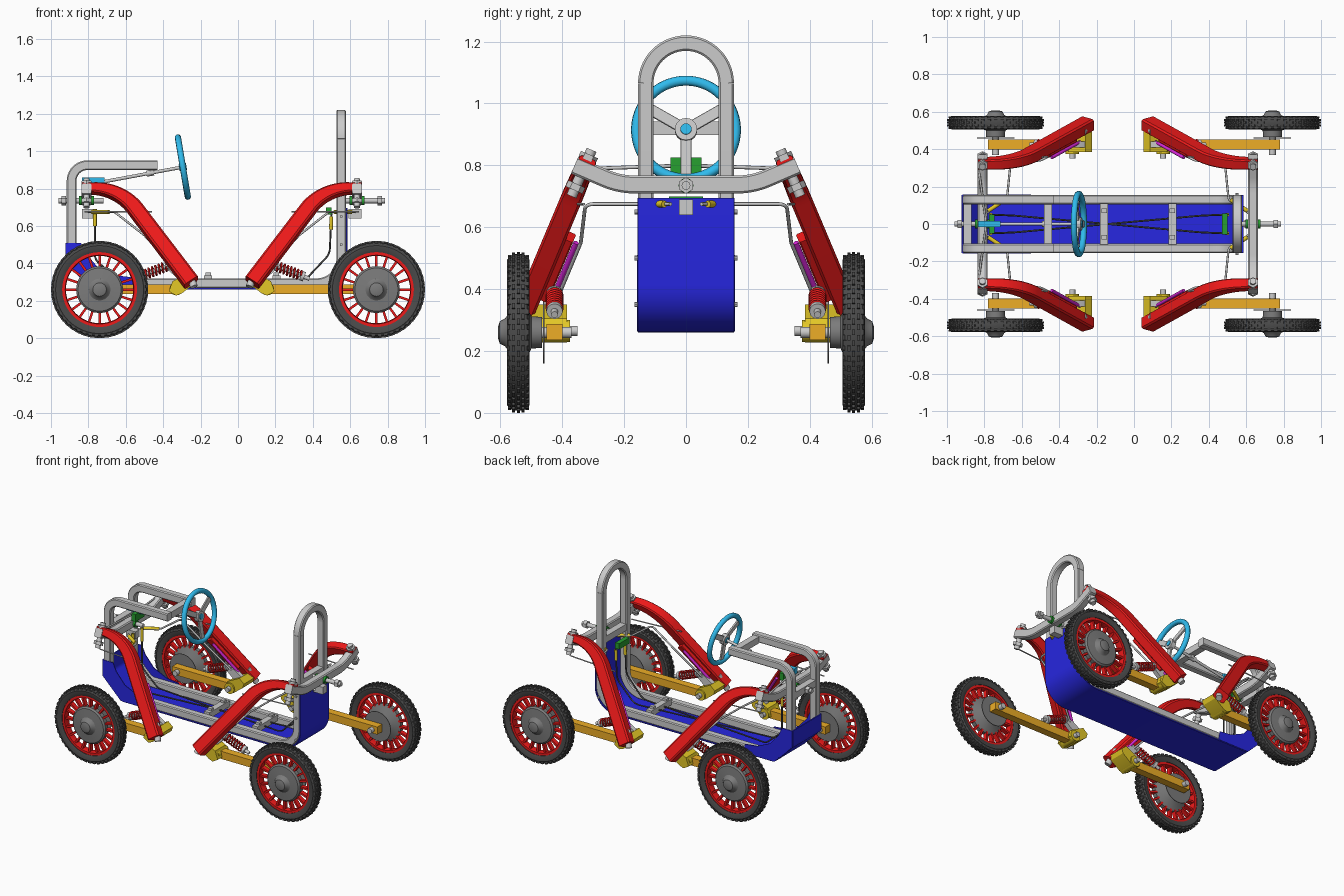
import bpy, bmesh
from math import sin, cos, pi, radians, tan
from mathutils import Matrix, Vector as V

if "Cube" in bpy.data.objects:
    bpy.data.objects.remove(bpy.data.objects["Cube"])

RED, BLUE, ORANGE, YELLOW = (.85, .01, .01), (.02, .02, .75), (.85, .42, .02), (.78, .58, .02)
SKY, GREEN, MAGENTA = (.03, .5, .85), (.02, .35, .03), (.7, .02, .7)
DARK, HUB = (.07, .07, .07), (.2, .2, .2)
I = Matrix.Identity(4)
def D(x, y): return Matrix.Diagonal((x, y, 1, 1))
REAR = Matrix.Translation((-.174, 0, 0)) @ D(-1, 1)   # front linkage -> rear linkage
YY = [I, D(1, -1)]
XX = [I, REAR]
FOUR = [a @ b for a in XX for b in YY]
WHEELS = [D(x, y) @ Matrix.Translation((-.74, 0, .26)) for x in (1, -1) for y in (1, -1)]

def paint(data, color):
    if color:
        key = "paint_%d_%d_%d" % tuple(int(c * 100) for c in color)
        m = bpy.data.materials.get(key) or bpy.data.materials.new(key)
        m.diffuse_color = (*color, 1)
        m.use_nodes = True
        m.node_tree.nodes["Principled BSDF"].inputs["Base Color"].default_value = m.diffuse_color
        data.materials.append(m)

def emit(name, bm, color=None, mats=(I,)):
    bmesh.ops.recalc_face_normals(bm, faces=bm.faces)
    for m in mats:
        b = bm.copy()
        b.transform(m)
        if m.to_3x3().determinant() < 0:
            bmesh.ops.reverse_faces(b, faces=b.faces)
        me = bpy.data.meshes.new(name)
        b.to_mesh(me)
        b.free()
        for p in me.polygons:
            p.use_smooth = True
        me.set_sharp_from_angle(angle=radians(32))
        paint(me, color)
        bpy.context.collection.objects.link(bpy.data.objects.new(name, me))
    bm.free()

def add_box(bm, c, s, m=I):
    bmesh.ops.create_cube(bm, size=1, matrix=m @ Matrix.Translation(c) @ Matrix.Diagonal((*s, 1)))

def box(name, c, s, color=None, mats=(I,)):
    bm = bmesh.new()
    add_box(bm, c, s)
    emit(name, bm, color, mats)

def rod(name, p, q, r, color=None, mats=(I,), n=20):
    p, q = V(p), V(q)
    bm = bmesh.new()
    bmesh.ops.create_cone(bm, cap_ends=True, segments=n, radius1=r, radius2=r, depth=(q - p).length,
        matrix=Matrix.Translation((p + q) / 2) @ (q - p).to_track_quat('Z', 'Y').to_matrix().to_4x4())
    emit(name, bm, color, mats)

def slab(name, xz, y0, y1, color=None, mats=(I,)):
    bm = bmesh.new()
    f = bm.faces.new([bm.verts.new((x, y0, z)) for x, z in xz])
    g = bmesh.ops.extrude_face_region(bm, geom=[f])['geom']
    bmesh.ops.translate(bm, vec=(0, y1 - y0, 0), verts=[v for v in g if isinstance(v, bmesh.types.BMVert)])
    emit(name, bm, color, mats)

def fillet(pts, radii, n=10):
    pts = [V(p) for p in pts]
    out = [pts[0]]
    for a, p, b, r in zip(pts, pts[1:], pts[2:], radii):
        if not r:
            out.append(p)
            continue
        a, b = (a - p).normalized(), (b - p).normalized()
        h = a.angle(b) / 2
        c = p + (a + b).normalized() * r / sin(h)
        s, e = p + a * r / tan(h) - c, p + b * r / tan(h) - c
        out += [c + s.slerp(e, k / n).normalized() * r for k in range(n + 1)]
    return out + [pts[-1]]

def sweep(name, pts, w, h, normal, color=None, mats=(I,), end=1.0):
    # box section along a planar path: w across the plane, h within it
    pts, nv = [V(p) for p in pts], V(normal).normalized()
    seg = [(b - a).normalized() for a, b in zip(pts, pts[1:])]
    c = .12 * min(w, h)
    sec = [(w/2-c, h/2), (-w/2+c, h/2), (-w/2, h/2-c), (-w/2, -h/2+c),
           (-w/2+c, -h/2), (w/2-c, -h/2), (w/2, -h/2+c), (w/2, h/2-c)]
    bm, rings = bmesh.new(), []
    for i, p in enumerate(pts):
        t = (seg[max(i-1, 0)] + seg[min(i, len(seg)-1)]).normalized()
        up = nv.cross(t) / t.dot(seg[min(i, len(seg)-1)])
        s = 1 + (end - 1) * i / (len(pts) - 1)
        rings.append([bm.verts.new(p + nv * a * (1 + (s-1) * .4) + up * b * s) for a, b in sec])
    for r0, r1 in zip(rings, rings[1:]):
        for k in range(8):
            bm.faces.new((r0[k], r0[k-1], r1[k-1], r1[k]))
    bm.faces.new(rings[0])
    bm.faces.new(rings[-1])
    emit(name, bm, color, mats)

def lathe(name, prof, color, mats, closed=False, n=48):
    bm = bmesh.new()
    R = [[bm.verts.new((r * cos(2*pi*k/n), y, r * sin(2*pi*k/n))) for r, y in prof] for k in range(n)]
    for k in range(n):
        for j in range(0 if closed else 1, len(prof)):
            bm.faces.new((R[k][j], R[k][j-1], R[k-1][j-1], R[k-1][j]))
    bmesh.ops.remove_doubles(bm, verts=bm.verts, dist=1e-5)
    emit(name, bm, color, mats)

def wire(name, pts, r, color=None, mats=(I,), loop=False):
    for m in mats:
        cu = bpy.data.curves.new(name, 'CURVE')
        cu.dimensions, cu.bevel_depth, cu.bevel_resolution, cu.use_fill_caps = '3D', r, 2, True
        sp = cu.splines.new('POLY')
        sp.points.add(len(pts) - 1)
        for q, p in zip(sp.points, pts):
            q.co = (*(m @ V(p)), 1)
        sp.use_cyclic_u = loop
        paint(cu, color)
        bpy.context.collection.objects.link(bpy.data.objects.new(name, cu))

# wheels: tyre, tread, rim, spokes, hub, brake disc
lathe("tyre", [(.2, .515), (.215, .508), (.235, .506), (.247, .514), (.253, .53), (.253, .554),
               (.247, .57), (.235, .578), (.215, .576), (.2, .569)], DARK, WHEELS, True, 64)
bm = bmesh.new()
for k in range(46):
    for j, (y, r) in enumerate(((.513, .245), (.527, .253), (.542, .254), (.557, .253), (.571, .245))):
        add_box(bm, (r, y, 0), (.012, .010, .018), Matrix.Rotation(2*pi*(k + j % 2 * .5)/46, 4, 'Y'))
emit("tyre_tread", bm, DARK, WHEELS)
lathe("rim", [(.206, .518), (.206, .566), (.184, .566), (.18, .542), (.184, .518)], RED, WHEELS, True)
bm = bmesh.new()
for k in range(20):
    add_box(bm, (.152, .542, 0), (.075, .03, .013), Matrix.Rotation(2*pi*k/20, 4, 'Y'))
emit("spokes", bm, RED, WHEELS)
lathe("hub", [(0, .607), (.02, .607), (.036, .602), (.045, .585), (.058, .575), (.115, .57), (.125, .56),
              (.125, .532), (.07, .508), (.052, .5), (.05, .466), (0, .466)], HUB, WHEELS)
lathe("brake_disc", [(0, .462), (.1, .462), (.1, .458), (0, .458)], HUB, WHEELS)
rod("axle", (0, .37, 0), (0, .47, 0), .018, None, WHEELS)

# orange swing arms and yellow knuckles
box("front_swing_arm", (-.545, .425, .262), (.47, .052, .052), ORANGE, YY)
box("rear_swing_arm", (.455, .425, .262), (.65, .052, .052), ORANGE, YY)
slab("knuckle", [(-.37, .25), (-.33, .228), (-.30, .24), (-.235, .29), (-.225, .32), (-.26, .35), (-.35, .305)],
     .385, .50, YELLOW, FOUR)
rod("knuckle_boss", (-.33, .375, .265), (-.33, .48, .265), .036, YELLOW, FOUR)
rod("knuckle_bolt", (-.33, .35, .265), (-.33, .495, .265), .016, None, FOUR)
slab("shock_bracket", [(-.37, .36), (-.35, .39), (-.32, .385), (-.25, .34), (-.30, .30)], .41, .44, None, FOUR)

# shock absorbers
a, b = V((-.51, .425, .335)), V((-.385, .425, .383))
ax = (b - a).normalized()
u, v = V((0, 1, 0)), ax.cross(V((0, 1, 0)))
wire("shock_spring", [a.lerp(b, k/84) + (u * cos(k*pi/6) + v * sin(k*pi/6)) * .025 for k in range(85)],
     .005, RED, FOUR)
rod("shock_rod", a - ax * .05, b + ax * .05, .011, None, FOUR)
rod("shock_seat", a - ax * .02, a, .026, None, FOUR)
rod("shock_cap", b, b + ax * .012, .026, None, FOUR)

# red curved suspension arms, tilted outward
def lean(x, z, d=0): return (x, .325 + (.8 - z) * .42 + d, z)
sweep("suspension_arm", fillet([lean(-.835, .8), lean(-.632, .8), lean(-.25, .298)], [.28], 14),
      .056, .052, (0, 1, .42), RED, FOUR, 1.65)
sweep("arm_channel", [lean(-.475, .57, -.045), lean(-.325, .375, -.045)], .035, .05, (0, 1, .42), RED, FOUR)
rod("arm_link", lean(-.44, .55, -.075), lean(-.29, .35, -.075), .009, MAGENTA, FOUR)
rod("arm_end_bolt", lean(-.275, .375, -.01), lean(-.235, .275, -.01), .02, None, FOUR)

# transverse beams with end pins and central pivots
sweep("cross_beam", fillet([(-.81, -.36, .80), (-.81, -.215, .738), (-.81, .215, .738), (-.81, .36, .80)],
      [.25, .25]), .052, .058, (1, 0, 0), None, XX)
rod("beam_pin", (-.81, .305, .85), (-.81, .37, .70), .017, None, FOUR)
rod("beam_pin_head", (-.81, .312, .835), (-.81, .32, .817), .03, None, FOUR, 6)
rod("beam_pin_nut", (-.81, .353, .74), (-.81, .362, .72), .03, None, FOUR, 6)
rod("pivot_bolt", (-.96, 0, .735), (-.72, 0, .735), .014, None, XX)
rod("pivot_nut", (-.945, 0, .735), (-.92, 0, .735), .026, None, XX, 6)
rod("pivot_ring", (-.85, 0, .735), (-.77, 0, .735), .024, GREEN, XX)

# frame tubes, roll hoop and cross bars
sweep("frame_side", fillet([(-.43, .13, .925), (-.89, .13, .925), (-.89, .13, .41), (-.765, .13, .294),
      (.552, .13, .294), (.552, .13, 1.065)], [.085, .08, .08, .13]), .05, .052, (0, 1, 0), None, YY)
sweep("roll_hoop", [(.552, .13 * cos(pi*k/28), 1.065 + .13 * sin(pi*k/28)) for k in range(29)],
      .052, .05, (1, 0, 0))
for name, x, z in (("dash_bar", -.46, .92), ("front_bar", -.89, .735), ("rear_bar", .552, .735)):
    box(name, (x, 0, z), (.045, .22, .045))
for x in (-.16, .205):
    box("seat_rail", (x, 0, .315), (.042, .22, .04))
    box("seat_clamp", (x, .07, .34), (.03, .025, .02), None, YY)

# blue pan and corner gussets
sweep("floor_pan", fillet([(-.918, 0, .51), (-.918, 0, .40), (-.78, 0, .264), (.581, 0, .264), (.581, 0, .695)],
      [.04, .04, .15]), .312, .008, (0, 1, 0), BLUE)
slab("pan_gusset", [(-.918, .51), (-.84, .51), (-.815, .455), (-.75, .38), (-.65, .335), (-.56, .325), (-.55, .264),
                    (-.78, .264), (-.918, .40)], .153, .159, BLUE, YY)
for z in (.35, .5, .65):
    rod("pan_bolt", (.552, .155, z), (.552, .166, z), .008, None, YY, 8)

# steering wheel and column
C, U, W = V((-.295, 0, .915)), V((0, 1, 0)), V((-.165, 0, .986))
N = U.cross(W)
wire("steering_wheel", [C + (U * cos(k*pi/28) + W * sin(k*pi/28)) * .161 for k in range(56)], .017, SKY, [I], True)
for a in (30, 150, 270):
    d = U * cos(radians(a)) + W * sin(radians(a))
    sweep("steering_spoke", [C + d * .01, C + d * .155], .012, .036, N)
rod("steering_boss", C - N * .015, C + N * .015, .036)
rod("steering_cap", C - N * .02, C + N * .02, .018, SKY)
rod("steering_column", C, (-.78, 0, .825), .009)
box("steering_box", (-.775, 0, .84), (.12, .032, .04), SKY)
rod("column_collar", (-.45, 0, .886), (-.49, 0, .879), .016)
box("column_mount", (-.46, 0, .895), (.02, .03, .04))

# green sectors, linkage rods and crossed cables
box("front_sector", (-.76, 0, .80), (.03, .10, .05), GREEN)
box("rear_sector", (.485, 0, .68), (.03, .11, .04), GREEN)
box("pulley_block", (-.80, 0, .665), (.07, .045, .05), None, XX)
wire("tie_rod", fillet([(-.80, .05, .675), (-.68, .13, .675), (-.66, .325, .675), lean(-.50, .55, -.09),
     lean(-.31, .34, -.09)], [.03, .03, .04], 6), .006, None, FOUR)
rod("tie_rod_sleeve", (-.78, .07, .675), (-.69, .13, .675), .011, YELLOW, FOUR)
wire("track_rod", [(-.83, -.29, .79), (-.79, 0, .80), (-.83, .29, .79)], .006)
wire("side_link", [(-.82, .33, .675), (-.46, .36, .675)], .004, None, FOUR)
wire("control_cable", fillet([(-.765, .05, .69), (-.765, .05, .42), (-.64, .045, .312), (.36, -.045, .312),
     (.49, -.05, .45), (.5, -.05, .68)], [.06, .06, .08, .08], 6), .005, DARK, YY)
rod("cable_sleeve", (-.765, .05, .69), (-.765, .05, .60), .010, YELLOW, YY)
rod("rear_cable_sleeve", (.499, .05, .65), (.497, .05, .58), .010, YELLOW, YY)
